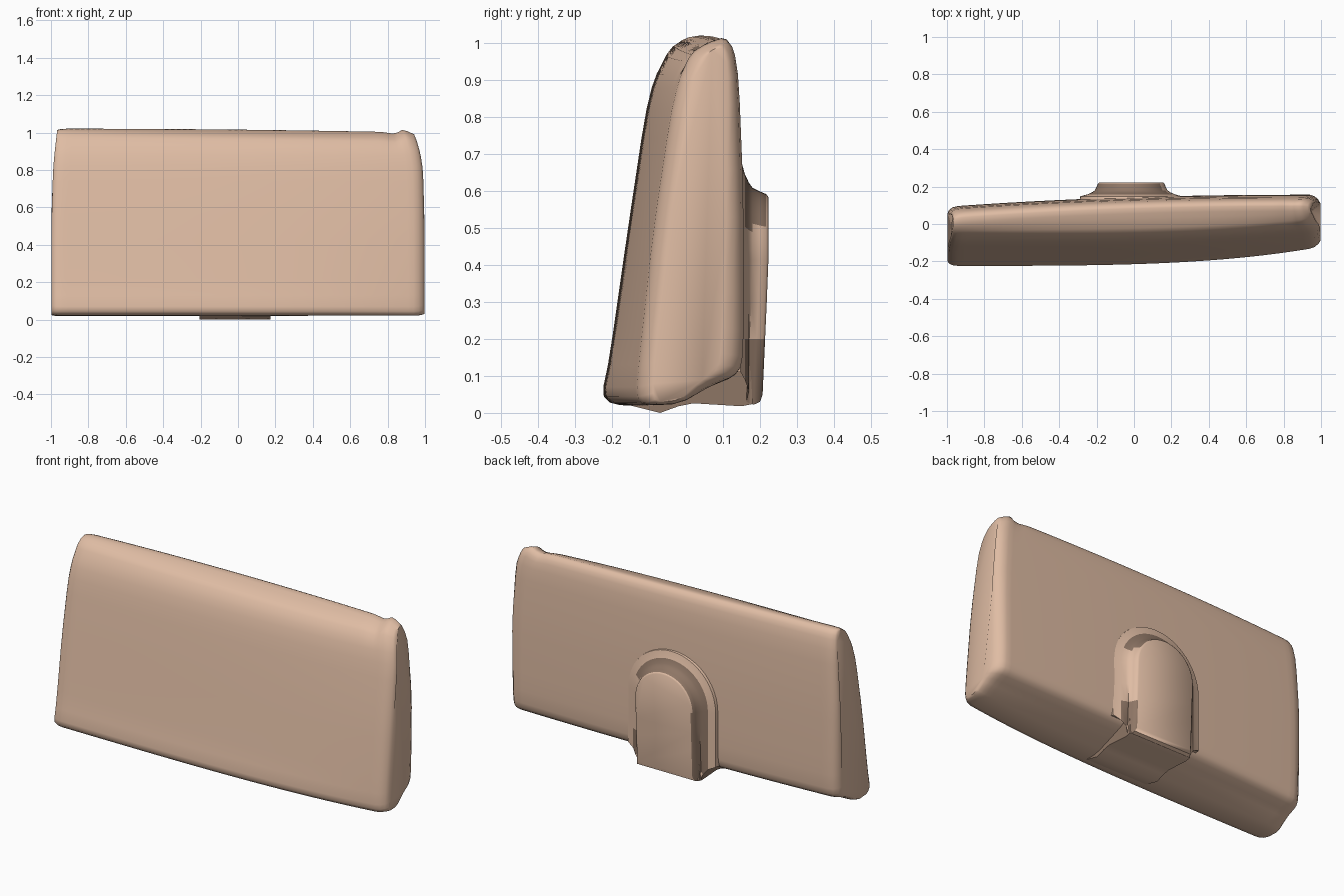
import bpy, bmesh, math

if "Cube" in bpy.data.objects:
    bpy.data.objects.remove(bpy.data.objects["Cube"])

tan = bpy.data.materials.new("warm tan")
tan.diffuse_color = (0.74, 0.505, 0.37, 1)
tan.use_nodes = True
tan.node_tree.nodes["Principled BSDF"].inputs["Base Color"].default_value = tan.diffuse_color
brown = bpy.data.materials.new("dark brown")
brown.diffuse_color = (0.27, 0.18, 0.13, 1)
brown.use_nodes = True
brown.node_tree.nodes["Principled BSDF"].inputs["Base Color"].default_value = brown.diffuse_color


def lerp(a, b, t):
    return a + (b - a) * t


def cut_corners(pts, k=0.2):
    """Round a closed ring by cutting every corner."""
    out = []
    for a, b in zip(pts, pts[1:] + pts[:1]):
        out.append(tuple(lerp(p, q, k) for p, q in zip(a, b)))
        out.append(tuple(lerp(p, q, 1 - k) for p, q in zip(a, b)))
    return out


def loft(name, rings, angle=50, is_dark=None):
    """Skin closed rings of equal length and cap both ends."""
    bm = bmesh.new()
    vs = [[bm.verts.new(p) for p in r] for r in rings]
    n = len(rings[0])
    for a, b in zip(vs, vs[1:]):
        for i in range(n):
            j = (i + 1) % n
            bm.faces.new((a[i], a[j], b[j], b[i]))
    bm.faces.new(vs[0][::-1])
    bm.faces.new(vs[-1])
    bmesh.ops.recalc_face_normals(bm, faces=bm.faces[:])
    for f in bm.faces:
        if is_dark and is_dark(f.calc_center_median()):
            f.material_index = 1
    me = bpy.data.meshes.new(name)
    bm.to_mesh(me)
    bm.free()
    me.materials.append(tan)
    if is_dark:
        me.materials.append(brown)
    ob = bpy.data.objects.new(name, me)
    bpy.context.collection.objects.link(ob)
    bpy.ops.object.select_all(action='DESELECT')
    ob.select_set(True)
    bpy.context.view_layer.objects.active = ob
    bpy.ops.object.shade_smooth_by_angle(angle=math.radians(angle))
    return ob


# Slab: tilted panel, side profile (y, z) at the left and right ends
left = [(-0.20, 0.022), (-0.228, 0.05), (-0.207, 0.15), (-0.157, 0.5), (-0.112, 0.8),
        (-0.088, 0.9), (-0.045, 0.985), (-0.005, 1.015), (0.04, 1.022), (0.065, 0.99),
        (0.082, 0.9), (0.092, 0.6), (0.092, 0.25), (0.088, 0.12), (0.068, 0.093),
        (0.0, 0.068), (-0.09, 0.017)]
right = [(-0.108, 0.02), (-0.123, 0.05), (-0.117, 0.15), (-0.08, 0.5), (-0.035, 0.8),
         (-0.012, 0.9), (0.02, 0.96), (0.06, 0.988), (0.105, 1.003), (0.13, 0.97),
         (0.143, 0.9), (0.155, 0.6), (0.157, 0.25), (0.152, 0.13), (0.13, 0.1),
         (0.07, 0.075), (-0.01, 0.024)]
front_points = {0, 1, 2, 3, 4, 5, 6, 16}


def slab_ring(x, shrink=0.0):
    t = (x + 1) / 2
    ring = []
    for i, (a, b) in enumerate(zip(left, right)):
        u = t ** 3.5 if i in front_points else 1 - (1 - t) ** 2.3
        y = lerp(a[0], b[0], u)
        z = lerp(a[1], b[1], t ** 2)
        # small raised knob at the upper right corner
        if z > 0.94:
            z += 0.014 * math.exp(-((x - 0.945) / 0.03) ** 2)
            z -= 0.008 * math.exp(-((x - 0.88) / 0.04) ** 2)
        c = lerp(-0.065, 0.02, t) + 0.11 * (z - 0.5)
        y = lerp(y, c, shrink)
        z = lerp(z, 0.5, shrink * 0.06)
        # the ends lean in towards the top
        q = max(0, (z - 0.55) / 0.45)
        k = 1 - (0.03 * q ** 2 if x < 0 else 0.06 * q ** 3.5)
        ring.append((x * k, y, z))
    return cut_corners(ring)


stations = [(-0.998, 0.25), (-0.99, 0.12), (-0.97, 0.03)]
stations += [(-0.94 + i * 1.88 / 60, 0) for i in range(61)]
stations += [(0.965, 0.05), (0.985, 0.18), (0.997, 0.35)]
loft("slab", [slab_ring(x, s) for x, s in stations], 60)


# Support: round-topped tongue on the back, flaring where it meets the slab
def arch(y, g, base):
    r = 0.172 + g
    ring = [(-0.015 - r, y, z) for z in (base, 0.2, 0.3)]
    for i in range(25):
        a = math.pi * (1 - i / 24)
        ring.append((-0.015 + r * math.cos(a), y, 0.415 + r * math.sin(a)))
    ring += [(-0.015 + r, y, z) for z in (0.3, 0.2, base)]
    # the rear face leans slightly forward near its foot
    return [(px, py - (0.018 * max(0, 1 - pz / 0.4) if y > 0.17 else 0), pz)
            for px, py, pz in ring]


def rim_is_dark(c):
    """Dark rim over the top and down the left, with a gap on the right side."""
    on_rim = 0.16 < c.y < 0.219 and math.hypot(c.x + 0.015, max(0, c.z - 0.415)) > 0.165
    return on_rim and c.z > 0.06 and not (c.x > 0 and 0.2 < c.z < 0.5)


loft("rear_support", [arch(y, g, b) for y, g, b in [
    (0.10, 0.11, 0.11), (0.148, 0.10, 0.11), (0.159, 0.06, 0.09),
    (0.17, 0.036, 0.06), (0.18, 0.022, 0.03), (0.2, 0.012, 0.022),
    (0.217, 0.005, 0.03), (0.223, -0.003, 0.05)]], 40, rim_is_dark)

# Foot: block under the slab joining the support to the front edge
loft("foot", [[(x, -0.15, 0.02), (x, -0.07, 0.0), (x, -0.02, 0.018), (x, 0.02, 0.026),
               (x, 0.15, 0.018), (x, 0.18, 0.024), (x, 0.175, 0.12), (x, 0.1, 0.18),
               (x, -0.13, 0.15)]
              for x in (-0.205, -0.1, 0.08, 0.175)],
     is_dark=lambda c: abs(c.x + 0.015) > 0.185)
